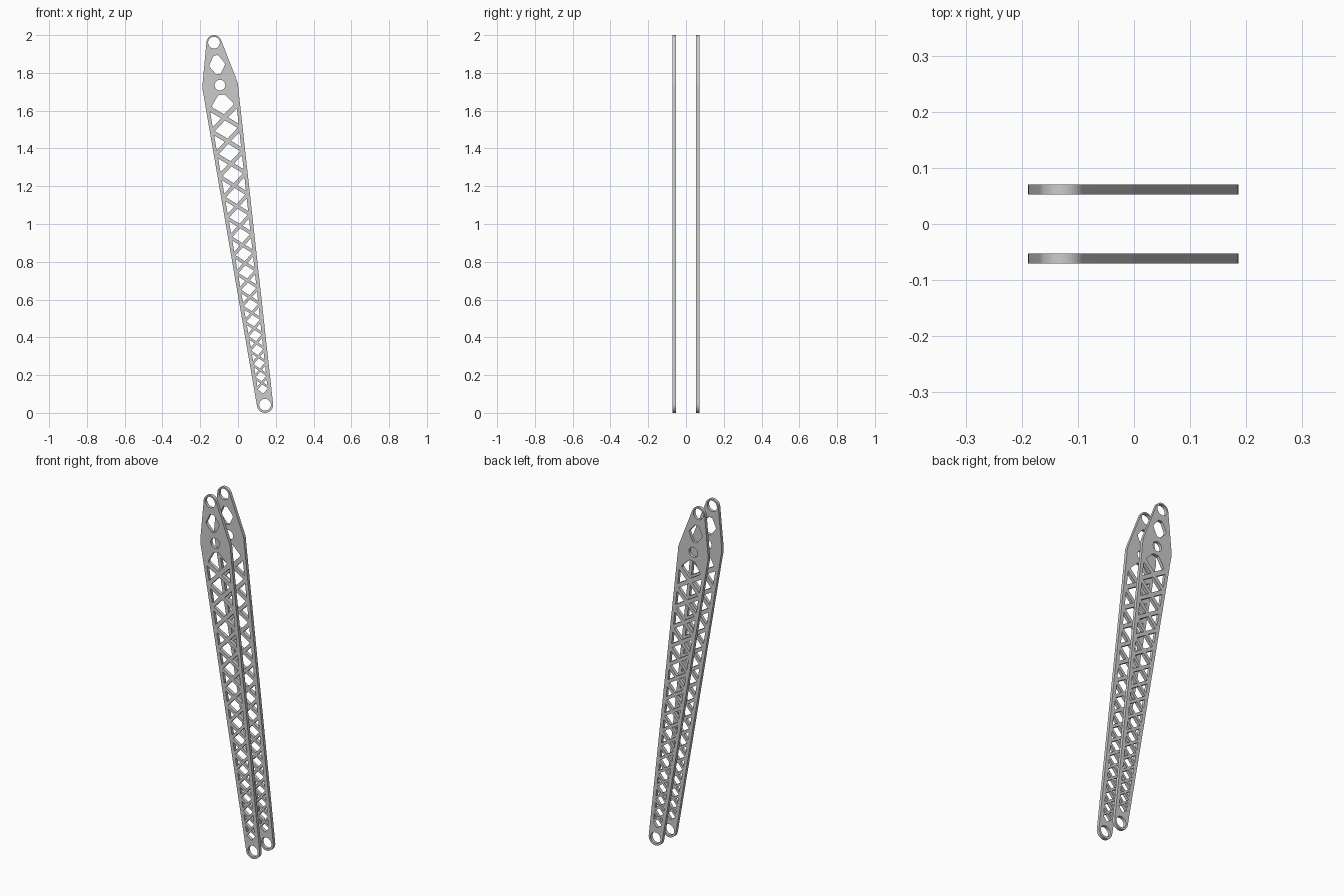
import bpy, bmesh
from math import sin, cos, radians, pi
from mathutils import Vector
from mathutils.geometry import intersect_line_line

if "Cube" in bpy.data.objects:
    bpy.data.objects.remove(bpy.data.objects["Cube"])

BASE = Vector((0.143, 0.043))          # centre of the lower eye
ALONG = Vector((-0.1395, 0.9902))      # arm axis (x, z)
ACROSS = Vector((0.9902, 0.1395))
MID, TOP = 1.709, 1.936                # eye positions along the axis


def half_width(s):
    return 0.043 + 0.0308 * s


def arc(s, r, a0, a1, n):
    return [(s + r * cos(radians(a0 + (a1 - a0) * i / n)),
             r * sin(radians(a0 + (a1 - a0) * i / n))) for i in range(n + 1)]


def circle(s, r, n=32):
    return arc(s, r, 0, 360, n)[:-1]


def mirrored(pts):
    return pts + [(s, -t) for s, t in reversed(pts) if abs(t) > 1e-6]


def inset(pts, dists):
    """Move every edge of a convex polygon inwards by its own distance."""
    c = sum((Vector(p) for p in pts), Vector((0, 0))) / len(pts)
    lines = []
    for i, d in enumerate(dists):
        a, b = Vector(pts[i]), Vector(pts[(i + 1) % len(pts)])
        n = Vector((a.y - b.y, b.x - a.x)).normalized()
        if n.dot(c - a) < 0:
            n = -n
        lines.append(((a + n * d).to_3d(), (b + n * d).to_3d()))
    return [tuple(intersect_line_line(*lines[i - 1], *lines[i])[0].xy)
            for i in range(len(lines))]


# outer outline
loops = [arc(0, 0.043, 92, 268, 16)
         + [(1.672, -0.0935), (1.70, -0.0955), (1.728, -0.0905)]
         + arc(TOP, 0.04, -76, 76, 16)
         + [(1.728, 0.0905), (1.70, 0.0955), (1.672, 0.0935)]]

# round eyes and head cut-outs
loops += [circle(0, 0.031), circle(MID, 0.028), circle(TOP, 0.031)]
loops.append(mirrored([(1.768, 0.012), (1.812, 0.041), (1.822, 0.041), (1.868, 0.012)]))
loops.append(mirrored([(1.553, 0), (1.597, 0.056), (1.605, 0.058), (1.645, 0.027), (1.657, 0.016)]))

# lattice: bar crossings spaced in proportion to the taper
nodes = [1.535]
while nodes[-1] - 1.4 * half_width(nodes[-1]) > 0.035:
    nodes.append(nodes[-1] - 1.4 * half_width(nodes[-1]))
mids = [nodes[0] + 0.063] + [(a + b) / 2 for a, b in zip(nodes, nodes[1:])]
RIM = 0.02


def edge(s):
    return half_width(s) - RIM / 2


for i, s in enumerate(nodes):
    bar = 0.125 * half_width(s)
    if i + 1 < len(nodes):
        m = mids[i + 1]
        # central diamond
        loops.append(inset([(s, 0), (m, edge(m)), (nodes[i + 1], 0), (m, -edge(m))], [bar] * 4))
        # side triangles
        u = mids[i]
        tri = inset([(s, 0), (u, edge(u)), (m, edge(m))], [bar, RIM / 2, bar])
        loops += [tri, [(a, -b) for a, b in tri]]


def plate(name, y):
    cu = bpy.data.curves.new(name, 'CURVE')
    cu.dimensions = '2D'
    cu.fill_mode = 'BOTH'
    cu.extrude = 0.009
    for pts in loops:
        sp = cu.splines.new('POLY')
        sp.points.add(len(pts) - 1)
        for p, (s, t) in zip(sp.points, pts):
            v = BASE + ALONG * s + ACROSS * t
            p.co = (v.x, v.y, 0, 1)
        sp.use_cyclic_u = True
    ob = bpy.data.objects.new(name, cu)
    bpy.context.collection.objects.link(ob)
    ob.location.y = y
    ob.rotation_euler.x = pi / 2
    bpy.ops.object.select_all(action='DESELECT')
    ob.select_set(True)
    bpy.context.view_layer.objects.active = ob
    bpy.ops.object.convert(target='MESH')
    ob = bpy.context.object
    # weld caps to walls
    bm = bmesh.new()
    bm.from_mesh(ob.data)
    bmesh.ops.remove_doubles(bm, verts=bm.verts, dist=1e-5)
    bmesh.ops.recalc_face_normals(bm, faces=bm.faces)
    bm.to_mesh(ob.data)
    bm.free()
    bpy.ops.object.shade_smooth_by_angle(angle=radians(30))


plate("front_lattice_plate", -0.0615)
plate("back_lattice_plate", 0.0615)
